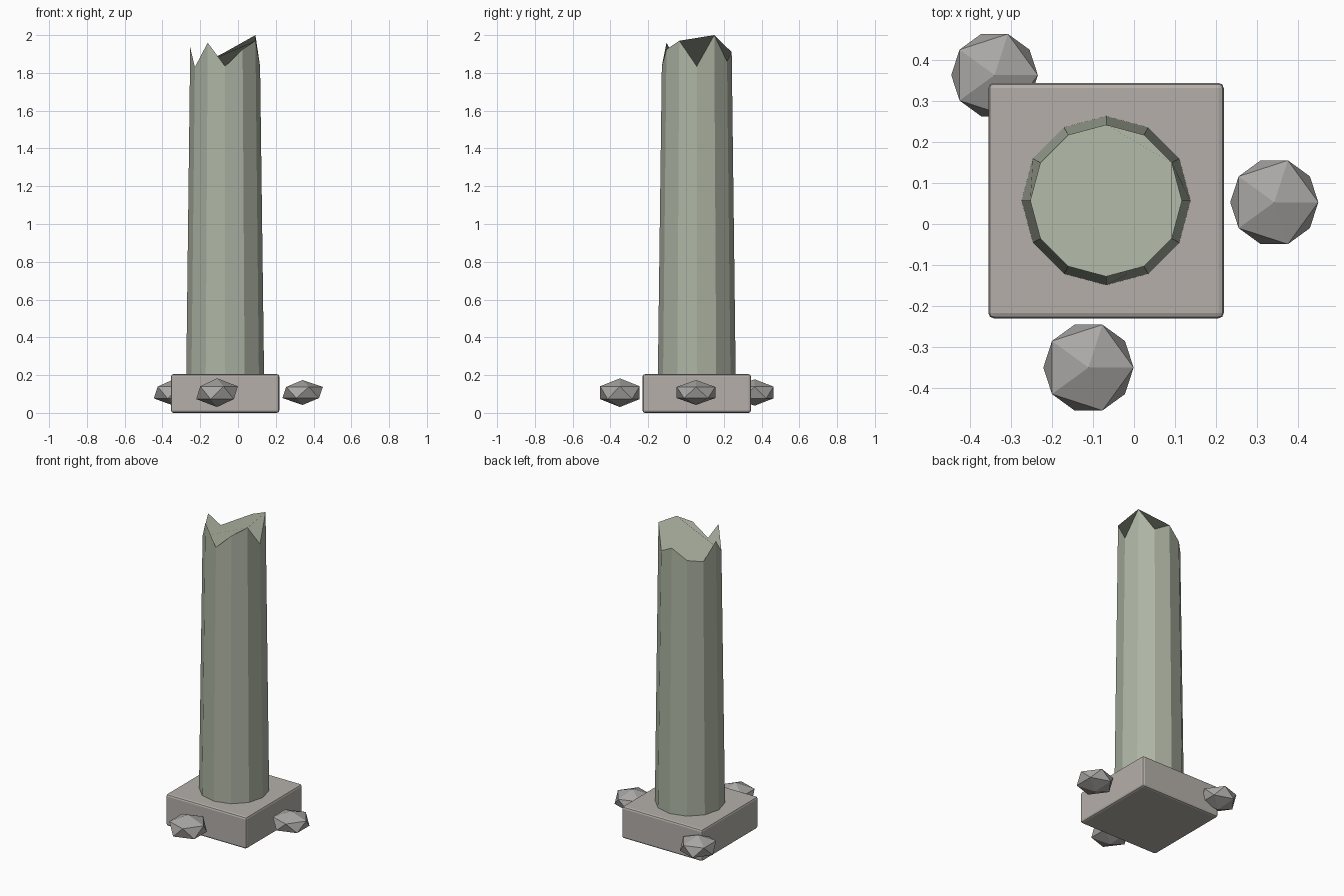
import bpy, bmesh
from mathutils import Matrix, Vector

if "Cube" in bpy.data.objects:
    bpy.data.objects.remove(bpy.data.objects["Cube"])

CX, CY = -0.068, 0.057


def material(name, rgb):
    m = bpy.data.materials.new(name)
    m.diffuse_color = (*rgb, 1)
    m.use_nodes = True
    m.node_tree.nodes["Principled BSDF"].inputs["Base Color"].default_value = m.diffuse_color
    return m


def make_object(name, bm, mat):
    bmesh.ops.recalc_face_normals(bm, faces=bm.faces)
    me = bpy.data.meshes.new(name)
    bm.to_mesh(me)
    bm.free()
    me.materials.append(mat)
    ob = bpy.data.objects.new(name, me)
    bpy.context.collection.objects.link(ob)
    return ob


plinth_mat = material("warm_stone", (0.46, 0.43, 0.40))
column_mat = material("mossy_stone", (0.42, 0.46, 0.37))
rubble_mat = material("grey_stone", (0.40, 0.39, 0.38))

# Square plinth with softened edges
bm = bmesh.new()
bmesh.ops.create_cube(bm, size=1, matrix=Matrix.Translation((CX, CY, 0.1025))
                      @ Matrix.Diagonal((0.574, 0.574, 0.205, 1)))
plinth = make_object("plinth", bm, plinth_mat)
bev = plinth.modifiers.new("bevel", 'BEVEL')
bev.width = 0.013
bev.segments = 2

# Tapered 12-sided shaft, broken rim given as a height every 30 degrees
rim = [1.835, 2.0, 1.86, 1.91, 1.845, 1.83, 1.935, 1.83, 1.96, 1.835, 1.925, 1.97]
bm = bmesh.new()
rings = []
for radius, heights in ((0.206, [0.2] * 12), (0.185, rim)):
    rings.append([bm.verts.new(Matrix.Rotation(k * 0.5235988, 3, 'Z') @ Vector((radius, 0, z))
                               + Vector((CX, CY, 0))) for k, z in enumerate(heights)])
low, top = rings
for k in range(12):
    n = (k + 1) % 12
    bm.faces.new((low[k], low[n], top[n], top[k]))
bm.faces.new(low[::-1])
bm.faces.new(top)
make_object("broken_column", bm, column_mat)

# Squashed rubble stones around the plinth: centre, radius, half height
stones = [((0.342, 0.053, 0.108), 0.120, 0.066),
          ((-0.111, -0.350, 0.107), 0.123, 0.076),
          ((-0.340, 0.363, 0.108), 0.118, 0.070)]
for i, (centre, r, h) in enumerate(stones):
    bm = bmesh.new()
    bmesh.ops.create_icosphere(bm, subdivisions=1, radius=1,
                               matrix=Matrix.Translation(centre) @ Matrix.Diagonal((r, r, h, 1)))
    make_object(f"rubble_{i + 1}", bm, rubble_mat)
